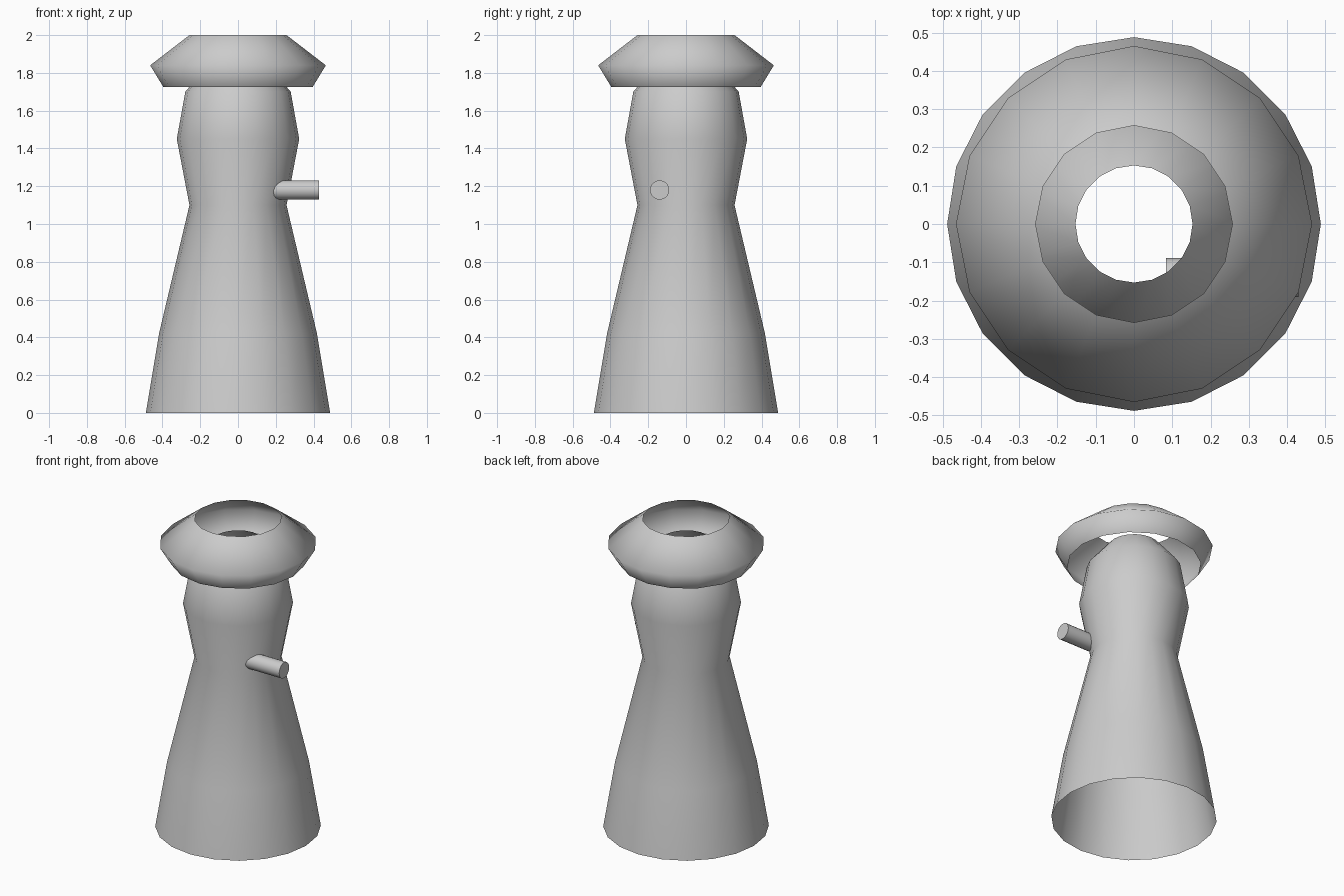
import bpy, math

if "Cube" in bpy.data.objects:
    bpy.data.objects.remove(bpy.data.objects["Cube"])


def lathe(name, profile, sides):
    """Open smooth shell made by turning (radius, z) points about the z axis."""
    verts, faces = [], []
    for r, z in profile:
        for i in range(sides):
            a = 2 * math.pi * i / sides
            verts.append((r * math.cos(a), r * math.sin(a), z))
    for k in range(len(profile) - 1):
        for i in range(sides):
            j = (i + 1) % sides
            a, b = k * sides, (k + 1) * sides
            faces.append((a + i, a + j, b + j, b + i))
    mesh = bpy.data.meshes.new(name)
    mesh.from_pydata(verts, [], faces)
    mesh.polygons.foreach_set("use_smooth", [True] * len(faces))
    mesh.update()
    obj = bpy.data.objects.new(name, mesh)
    bpy.context.collection.objects.link(obj)
    return obj


# Flared body, open at the base and the neck
lathe("body", [(0.488, 0), (0.418, 0.42), (0.257, 1.10), (0.324, 1.45),
               (0.279, 1.70), (0.153, 1.85)], 20)

# Open ring-shaped cap
lathe("cap", [(0.395, 1.725), (0.465, 1.84), (0.257, 2.0)], 16)

# Side peg
x0, x1 = 0.083, 0.43
bpy.ops.mesh.primitive_cylinder_add(vertices=20, radius=0.051, depth=x1 - x0,
                                    location=((x0 + x1) / 2, -0.14, 1.18),
                                    rotation=(0, math.pi / 2, 0))
peg = bpy.context.object
peg.name = "side_peg"
bpy.ops.object.shade_smooth_by_angle(angle=math.radians(40))
